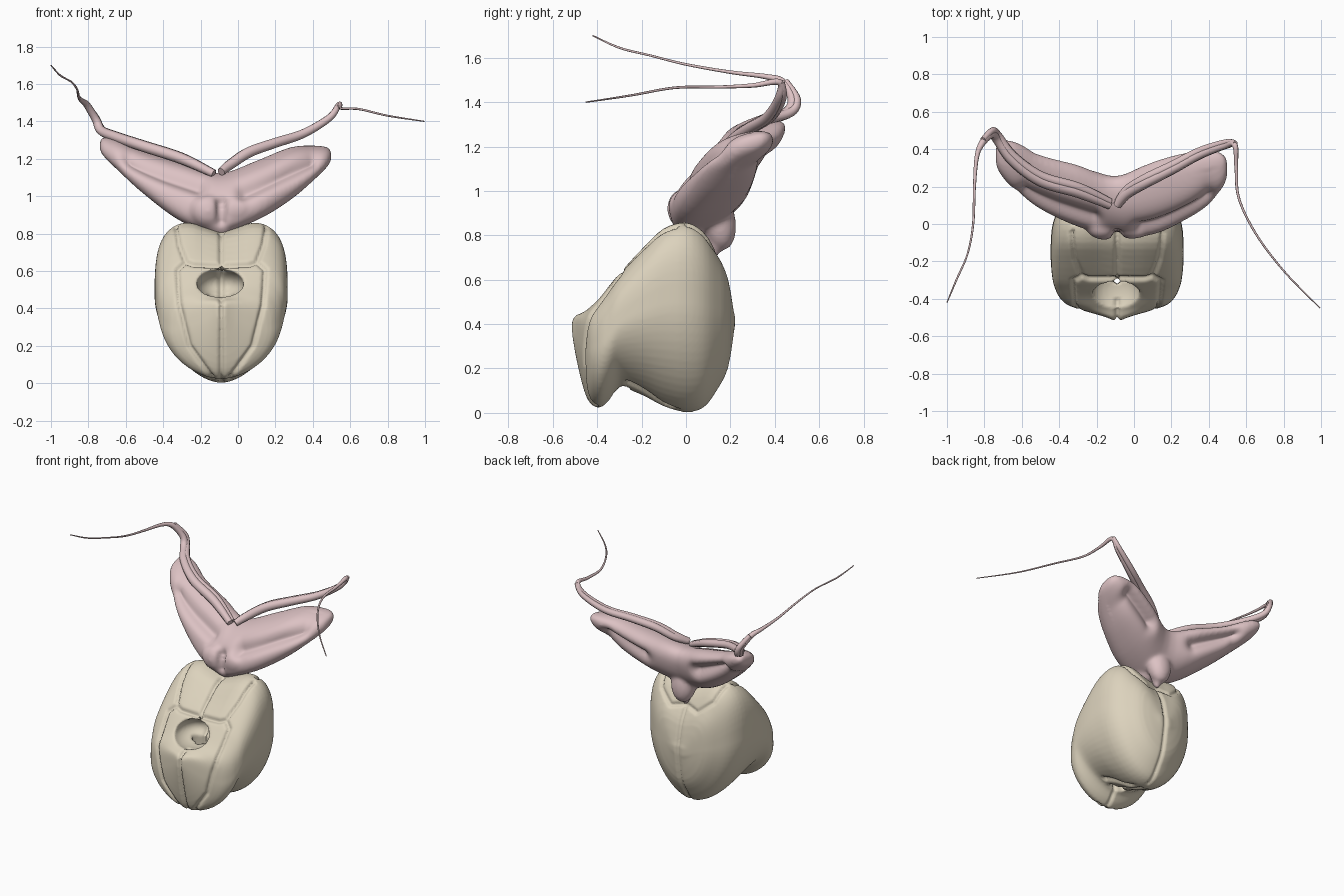
import bpy, bmesh, math
from mathutils import Vector

if "Cube" in bpy.data.objects:
    bpy.data.objects.remove(bpy.data.objects["Cube"])

CX = -0.09  # plane of symmetry of the shell


def material(name, rgb):
    m = bpy.data.materials.new(name)
    m.diffuse_color = (*rgb, 1)
    m.use_nodes = True
    m.node_tree.nodes["Principled BSDF"].inputs["Base Color"].default_value = m.diffuse_color
    return m


SHELL = material("shell_cream", (0.72, 0.65, 0.51))
FLESH = material("flesh_pink", (0.72, 0.54, 0.55))


def spline(keys, n):
    """Smooth interpolation through tuples of numbers."""
    k = [keys[0]] + list(keys) + [keys[-1]]
    out = []
    for i in range(1, len(k) - 2):
        for s in range(n):
            t = s / n
            out.append([0.5 * (2 * b + (c - a) * t + (2 * a - 5 * b + 4 * c - d) * t * t
                               + (3 * b - a - 3 * c + d) * t ** 3)
                        for a, b, c, d in zip(*k[i - 1:i + 3])])
    return out + [list(keys[-1])]


def loft(name, rings, mat):
    bm = bmesh.new()
    rows = [[bm.verts.new(p) for p in r] for r in rings]
    n = len(rows[0])
    for a, b in zip(rows, rows[1:]):
        for i in range(n):
            bm.faces.new((a[i], a[(i + 1) % n], b[(i + 1) % n], b[i]))
    bm.faces.new(rows[0])
    bm.faces.new(rows[-1])
    bmesh.ops.recalc_face_normals(bm, faces=bm.faces)
    me = bpy.data.meshes.new(name)
    bm.to_mesh(me)
    bm.free()
    ob = bpy.data.objects.new(name, me)
    bpy.context.collection.objects.link(ob)
    me.materials.append(mat)
    return ob


def ellipsoid(name, loc, radii, rot=(0, 0, 0)):
    bpy.ops.mesh.primitive_uv_sphere_add(segments=32, ring_count=16, radius=1, location=loc, rotation=rot)
    ob = bpy.context.object
    ob.name, ob.scale = name, radii
    return ob


def boolean(ob, other, op):
    m = ob.modifiers.new(op.lower(), 'BOOLEAN')
    m.object, m.operation, m.solver = other, op, 'EXACT'
    other.hide_render = True
    other.hide_set(True)


def bake(ob, voxel, smooth, mat):
    r = ob.modifiers.new("remesh", 'REMESH')
    r.mode, r.voxel_size = 'VOXEL', voxel
    s = ob.modifiers.new("smooth", 'SMOOTH')
    s.iterations = smooth
    me = bpy.data.meshes.new_from_object(ob.evaluated_get(bpy.context.evaluated_depsgraph_get()))
    helpers = [m.object for m in ob.modifiers if m.type == 'BOOLEAN']
    ob.modifiers.clear()
    ob.data = me
    me.materials.clear()
    me.materials.append(mat)
    for p in me.polygons:
        p.use_smooth = True
        p.material_index = 0
    for h in helpers:
        bpy.data.objects.remove(h)


def seg_dist(p, a, b):
    ax, ay = a
    dx, dy = b[0] - ax, b[1] - ay
    t = max(0, min(1, ((p[0] - ax) * dx + (p[1] - ay) * dy) / (dx * dx + dy * dy)))
    return math.hypot(p[0] - ax - t * dx, p[1] - ay - t * dy)


def engrave(ob, lines, depth, width, side, mirror=False):
    """Press lines, drawn in the x-z plane, into the faces looking along side*y."""
    moves = []
    for v in ob.data.vertices:
        if v.normal.y * side < 0.15:
            continue
        p = (abs(v.co.x - CX) if mirror else v.co.x, v.co.z)
        d = min(seg_dist(p, a, b) for l in lines for a, b in zip(l, l[1:]))
        if d < 3 * width:
            moves.append((v, v.normal * depth * math.exp(-(d / width) ** 2)))
    for v, m in moves:
        v.co -= m


# Shell: sections stacked from front to back (y, bottom, top, half width)
def shell_ring(y, zb, zt, w):
    pts = []
    dip = 0.075 * max(0, min(1, (y + 0.35) / 0.3))
    mid = zb + 0.55 * (zt - zb)
    for i in range(64):
        a = 2 * math.pi * i / 64
        c, s = math.cos(a), math.sin(a)
        n = 3.6 if s > 0 else 1.8
        x = w * math.copysign(abs(c) ** (2 / n), c)
        z = mid + ((zt - mid) if s > 0 else (mid - zb)) * math.copysign(abs(s) ** (2 / n), s)
        if s > 0:
            z -= dip * math.exp(-(x / 0.13) ** 2)
        pts.append((CX + x, y, z))
    return pts


stations = [(-.515, .34, .42, .02), (-.495, .24, .44, .07), (-.46, .1, .455, .19), (-.43, .04, .48, .27),
            (-.39, .022, .52, .31), (-.35, .05, .57, .33), (-.3, .11, .635, .345), (-.2, .08, .75, .355),
            (-.1, .028, .85, .355), (0, .002, .88, .345), (.08, .022, .84, .31), (.14, .1, .75, .25),
            (.19, .2, .65, .17), (.22, .38, .5, .04)]
shell = loft("shell", [shell_ring(*s) for s in spline(stations, 3)], SHELL)
boolean(shell, ellipsoid("mouth_cutter", (CX - .005, -.36, .53), (.125, .15, .085)), 'DIFFERENCE')
boolean(shell, ellipsoid("slot_cutter", (CX, -.275, .3), (.08, .035, .32)), 'DIFFERENCE')
bake(shell, 0.0105, 2, SHELL)
seams = [[(0, 0), (0, .9)],
         [(.25, .87), (.225, .74), (.19, .65), (.235, .61), (.225, .42), (.17, .2), (.05, .03)],
         [(0, .63), (.15, .635), (.19, .65)]]
engrave(shell, seams, .02, .011, -1, True)
engrave(shell, [[(0, 0), (0, .7)], [(0, .7), (.1, .68), (.2, .76), (.23, .85)]], .016, .012, 1, True)


# Wings: sections stacked sideways (x, y, z, half depth, half height)
def wing_ring(x, y, z, hy, hz):
    pts = []
    for i in range(32):
        a = 2 * math.pi * i / 32
        c, s = (math.copysign(abs(f(a)) ** .85, f(a)) for f in (math.cos, math.sin))
        pts.append((x, y + .95 * hy * c + .25 * hz * s, z + .92 * hz * s + .2 * hy * c))
    return pts


wings = [(-.74, .37, 1.27, .04, .02), (-.72, .36, 1.265, .09, .05), (-.64, .31, 1.22, .135, .085),
         (-.5, .23, 1.125, .155, .12), (-.3, .155, 1.02, .17, .165), (-.1, .095, .965, .16, .165),
         (.1, .14, 1.03, .2, .165), (.28, .205, 1.12, .185, .145), (.41, .25, 1.18, .15, .09),
         (.48, .285, 1.21, .09, .05), (.5, .295, 1.215, .035, .02)]
body = loft("wings", [wing_ring(*w) for w in spline(wings, 4)], FLESH)
lobes = [((CX, .15, .86), (.085, .075, .13), (.15, 0, 0)),
         ((CX, .13, .8), (.04, .04, .1), (0, 0, 0)),
         ((-.16, -.01, .92), (.1, .075, .09), (0, .3, 0)),
         ((CX, .02, .86), (.1, .07, .08), (0, 0, 0)),
         ((-.01, -.01, .93), (.11, .07, .08), (0, -.3, 0))]
for i, l in enumerate(lobes):
    boolean(body, ellipsoid("lobe_%d" % i, *l), 'UNION')
bake(body, 0.012, 12, FLESH)
engrave(body, [[(-.58, 1.19), (-.4, 1.12), (-.22, 1.06)], [(.4, 1.19), (.2, 1.1), (.04, 1.03)]], .05, .045, -1)
engrave(body, [[(CX, .86), (CX, .97)]], .03, .025, -1)
engrave(body, [[(-.55, 1.16), (-.28, 1.04)], [(.34, 1.15), (.12, 1.05)]], .06, .05, 1)


# Tentacles: tapered tubes running over each wing and out into a thread
def tube(name, keys, shift=(0, 0, 0)):
    pts = spline(keys, 6)
    cu = bpy.data.curves.new(name, 'CURVE')
    cu.dimensions, cu.bevel_depth, cu.bevel_resolution, cu.use_fill_caps = '3D', 1, 2, True
    sp = cu.splines.new('POLY')
    sp.points.add(len(pts) - 1)
    for p, (x, y, z, r) in zip(sp.points, pts):
        f = min(1, r / .03)
        p.co = (*(Vector((x, y, z)) + Vector(shift) * f), 1)
        p.radius = r
    cu.materials.append(FLESH)
    ob = bpy.data.objects.new(name, cu)
    bpy.context.collection.objects.link(ob)
    bpy.ops.object.select_all(action='DESELECT')
    ob.select_set(True)
    bpy.context.view_layer.objects.active = ob
    bpy.ops.object.convert(target='MESH')
    bpy.ops.object.shade_smooth()


left = [(-.13, .1, 1.12, .022), (-.3, .17, 1.2, .03), (-.5, .23, 1.265, .03), (-.65, .34, 1.315, .028),
        (-.73, .45, 1.35, .026), (-.76, .48, 1.41, .022), (-.81, .435, 1.49, .018), (-.84, .36, 1.515, .012),
        (-.853, .2, 1.535, .008), (-.86, 0, 1.57, .006), (-.89, -.16, 1.61, .005),
        (-.95, -.3, 1.645, .005), (-1, -.42, 1.7, .003)]
right = [(-.09, .1, 1.13, .022), (-.04, .16, 1.17, .028), (.06, .22, 1.235, .03), (.2, .29, 1.285, .028),
         (.35, .37, 1.335, .025), (.49, .42, 1.42, .02), (.54, .42, 1.49, .015), (.547, .3, 1.475, .01),
         (.56, .14, 1.468, .007), (.65, -.05, 1.465, .006), (.8, -.25, 1.43, .005), (.995, -.45, 1.4, .003)]
for side, path in (("left", left), ("right", right)):
    tube(side + "_tentacle", path)
    ridge = [(x, y, z, r * .85) for x, y, z, r in path[:7]]
    tube(side + "_ridge", ridge, (.005, .03, .006))
